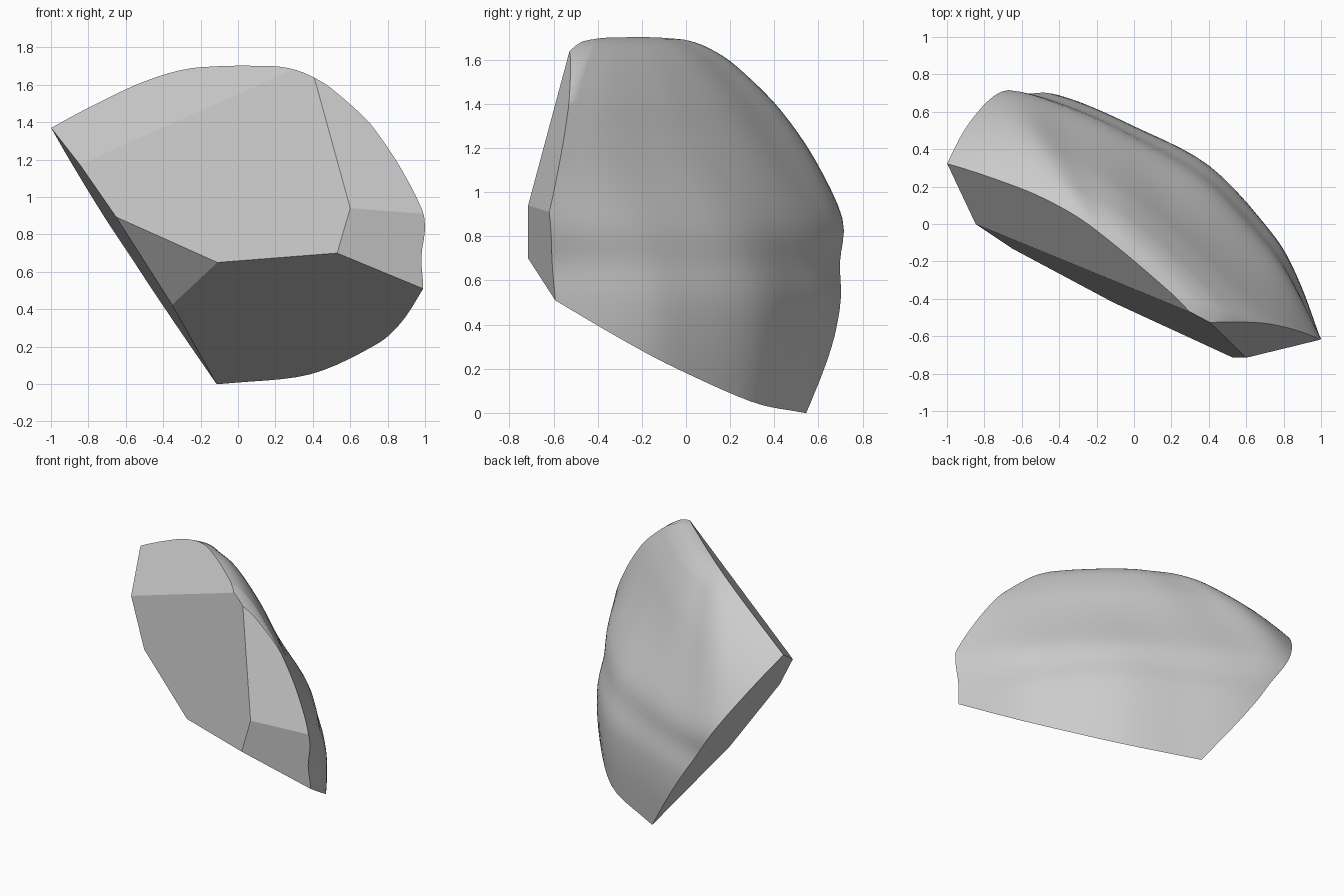
import bpy
import bmesh
from mathutils import Vector

cube = bpy.data.objects.get("Cube")
if cube:
    bpy.data.objects.remove(cube, do_unlink=True)


def spline(points, steps):
    """Smooth curve through 2D points."""
    pts = [Vector(p) for p in points]
    pts = [2 * pts[0] - pts[1]] + pts + [2 * pts[-1] - pts[-2]]
    out = []
    for a, b, c, d in zip(pts, pts[1:], pts[2:], pts[3:]):
        for i in range(steps):
            t = i / steps
            out.append(0.5 * (2 * b + (c - a) * t
                              + (2 * a - 5 * b + 4 * c - d) * t ** 2
                              + (3 * b - a - 3 * c + d) * t ** 3))
    return out + [pts[-2]]


def outline(points):
    """Weathered back edge in plan, closed by plain stock that is cut off."""
    stock = [(1, -.95), (-1.6, -.95), (-1.6, .3)]
    return spline(points, 5) + [Vector(p) for p in stock]


def blend(z, start, end):
    t = min(max((z - start) / (end - start), 0), 1)
    return t * t * (3 - 2 * t)


# Full girth low down, flatter shoulder higher up
girth = outline([(-1.33, .55), (-.97, .69), (-.66, .73), (-.35, .67), (0, .52),
                 (.4, .31), (.72, -.03), (.86, -.26), (1, -.62)])
shoulder = outline([(-1.36, .53), (-.99, .65), (-.68, .68), (-.38, .54), (-.05, .36),
                    (.31, .08), (.58, -.17), (.8, -.39), (1, -.62)])

# Height against scale: steep side, rounded shoulder, flat crown
profile = spline([(0, .965), (.3, 1), (.52, 1), (.68, .985), (.88, 1), (1.15, .89),
                  (1.37, .74), (1.54, .57), (1.63, .45), (1.69, .3), (1.715, .05)], 4)
crown = Vector((-.05, -.3))

# Rounded boulder body
bm = bmesh.new()
rings = []
for z, scale in profile:
    flatness = blend(z, .45, 1.35)
    ring = [g.lerp(s, flatness) for g, s in zip(girth, shoulder)]
    rings.append([bm.verts.new((*(crown + (p - crown) * scale), z)) for p in ring])
for low, high in zip(rings, rings[1:]):
    for i in range(len(low)):
        j = (i + 1) % len(low)
        bm.faces.new((low[i], low[j], high[j], high[i])).smooth = True
bm.faces.new(rings[0][::-1])
bm.faces.new(rings[-1]).smooth = True
bmesh.ops.recalc_face_normals(bm, faces=bm.faces)

# Corners of the broken side
left_tip = Vector((-1, .325, 1.37))
left_upper = Vector((-.84, 0, 1.18))
left_mid = Vector((-.65, -.13, .89))
left_low = Vector((-.35, 0, .42))
base_tip = Vector((-.12, .53, .01))
front_left = Vector((-.11, -.42, .65))
front_right = Vector((.53, -.715, .7))
right_mid = Vector((.6, -.715, .94))
right_top = Vector((.41, -.53, 1.63))
right_tip = Vector((.99, -.62, .91))
crest = Vector((.29, -.466, 1.68))
inside = Vector((0, .2, .9))

# Flat fracture planes
fractures = [
    (front_left, front_right, right_top),
    (left_tip, left_upper, crest),
    (right_mid, right_top, right_tip),
    (front_right, right_mid, right_tip),
    (front_left, front_right, base_tip),
    (left_mid, front_left, left_low),
    (left_tip, left_mid, base_tip),
]
for a, b, c in fractures:
    normal = (b - a).cross(c - a).normalized()
    if normal.dot(inside - a) > 0:
        normal.negate()
    cut = bmesh.ops.bisect_plane(
        bm, geom=bm.verts[:] + bm.edges[:] + bm.faces[:], dist=1e-5,
        plane_co=a, plane_no=normal, clear_outer=True)
    border = [e for e in cut["geom_cut"]
              if isinstance(e, bmesh.types.BMEdge) and e.is_boundary]
    for face in bmesh.ops.edgeloop_fill(bm, edges=border)["faces"]:
        face.smooth = False
bmesh.ops.recalc_face_normals(bm, faces=bm.faces)

mesh = bpy.data.meshes.new("rock_fragment")
bm.to_mesh(mesh)
bm.free()
rock = bpy.data.objects.new("rock_fragment", mesh)
bpy.context.collection.objects.link(rock)

# Stone colour
stone = bpy.data.materials.new("grey_stone")
stone.use_nodes = True
grey = (.6, .6, .6, 1)
stone.diffuse_color = grey
stone.node_tree.nodes["Principled BSDF"].inputs["Base Color"].default_value = grey
mesh.materials.append(stone)
